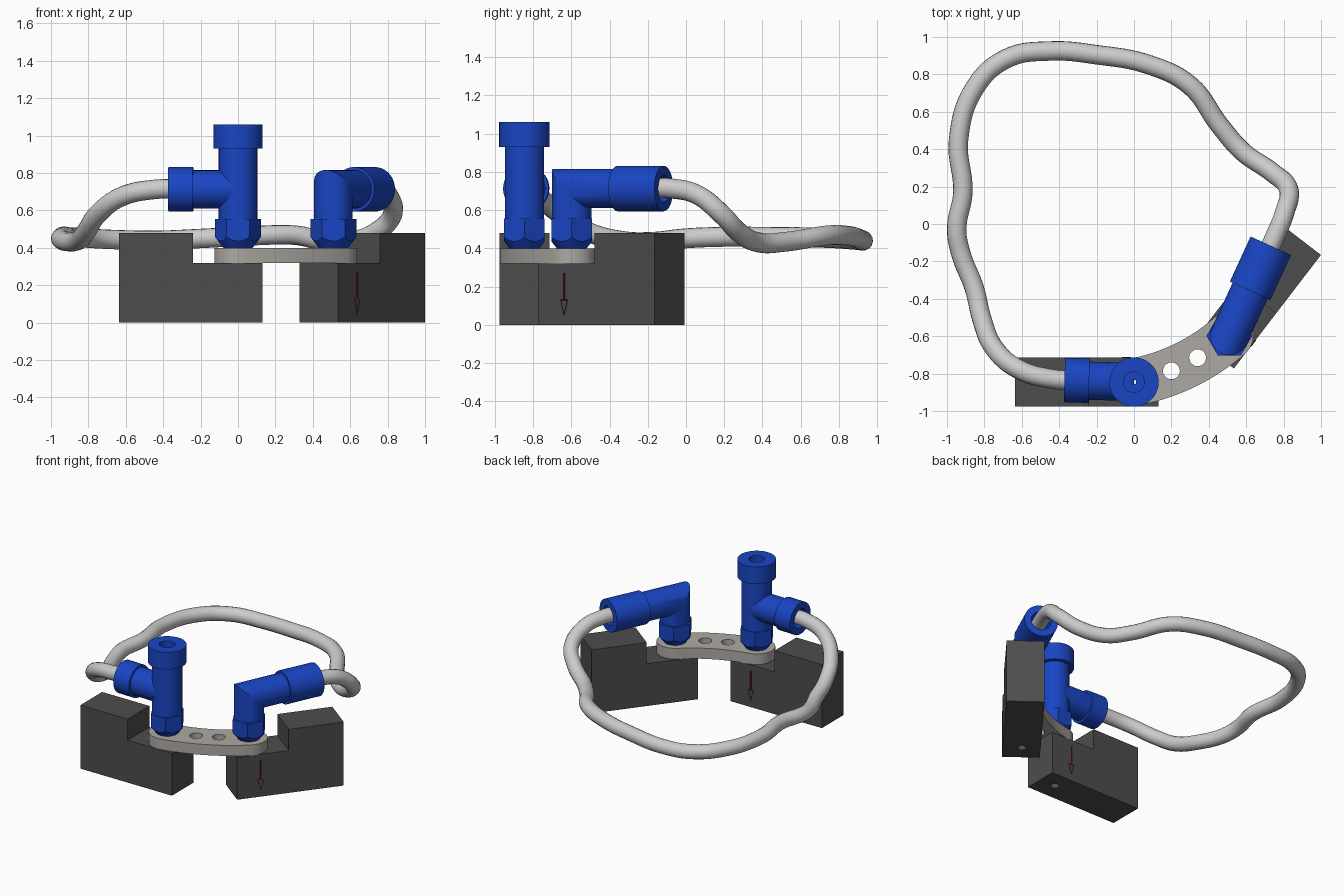
import bpy, bmesh
from math import sin, cos, pi, radians, atan2
from mathutils import Vector, Matrix

if "Cube" in bpy.data.objects:
    bpy.data.objects.remove(bpy.data.objects["Cube"])

N = 48
TEE = Vector((0, -0.845, 0))
ELB = Vector((0.51, -0.598, 0))
ARM_Z = 0.713


def material(name, rgb):
    m = bpy.data.materials.new(name)
    m.diffuse_color = (*rgb, 1)
    m.use_nodes = True
    m.node_tree.nodes["Principled BSDF"].inputs["Base Color"].default_value = m.diffuse_color
    return m


BLUE = material("blue_plastic", (0.01, 0.06, 0.55))
DARK = material("dark_block", (0.075, 0.075, 0.075))
PLATE = material("warm_grey", (0.42, 0.40, 0.37))
TUBE = material("light_grey", (0.52, 0.52, 0.52))
RED = material("dark_red", (0.2, 0.005, 0.005))


def finish(ob, mat, smooth=True):
    ob.data.materials.append(mat)
    bpy.ops.object.select_all(action='DESELECT')
    ob.select_set(True)
    bpy.context.view_layer.objects.active = ob
    if ob.type == 'CURVE':
        bpy.ops.object.convert(target='MESH')
    if smooth:
        bpy.ops.object.shade_smooth_by_angle(angle=radians(30))
    return bpy.context.object


def mesh_object(name, bm):
    bmesh.ops.recalc_face_normals(bm, faces=bm.faces)
    me = bpy.data.meshes.new(name)
    bm.to_mesh(me)
    bm.free()
    ob = bpy.data.objects.new(name, me)
    bpy.context.collection.objects.link(ob)
    return ob


def skin(name, rings, closed=False):
    """Bridge rings of points; either cap the ends or close the loop."""
    bm = bmesh.new()
    vs = [[bm.verts.new(p) for p in ring] for ring in rings]
    pairs = list(zip(vs, vs[1:]))
    if closed:
        pairs.append((vs[-1], vs[0]))
    else:
        bm.faces.new(vs[0])
        bm.faces.new(vs[-1])
    for a, b in pairs:
        for i in range(N):
            j = (i + 1) % N
            bm.faces.new((a[i], a[j], b[j], b[i]))
    return mesh_object(name, bm)


def lathe(name, profile, loc, axis=(0, 0, 1), mat=BLUE):
    """Revolve a closed (radius, height) profile around an axis."""
    q = Vector((0, 0, 1)).rotation_difference(Vector(axis))
    rings = [[Vector(loc) + q @ Vector((r * cos(2 * pi * i / N), r * sin(2 * pi * i / N), h))
              for i in range(N)] for r, h in profile]
    return finish(skin(name, rings, True), mat)


def hex_nut(name, loc):
    """Hexagonal nut whose lower corners are cut by a cone."""
    rings = [[], [], [], [], []]
    for i in range(N):
        t = 2 * pi * i / N
        h = 0.106 / cos(t % (pi / 3) - pi / 6)
        levels = [(0.012, 0.40), (0.078, 0.40), (h, 0.40 + (h - 0.078) * 1.3), (h, 0.555), (0.012, 0.555)]
        for ring, (r, z) in zip(rings, levels):
            ring.append(Vector((loc.x + r * cos(t), loc.y + r * sin(t), z)))
    return finish(skin(name, rings, True), BLUE)


def curve(name, dims, splines, cyclic=True, depth=0.0):
    cu = bpy.data.curves.new(name, 'CURVE')
    cu.dimensions = dims
    cu.bevel_depth = depth
    cu.use_fill_caps = depth > 0
    for pts in splines:
        s = cu.splines.new('POLY')
        s.points.add(len(pts) - 1)
        for p, co in zip(s.points, pts):
            p.co = (*co, 1) if len(co) == 3 else (*co, 0, 1)
        s.use_cyclic_u = cyclic
    ob = bpy.data.objects.new(name, cu)
    bpy.context.collection.objects.link(ob)
    return ob


# Stepped support blocks, each drilled under its fitting and marked with an arrow
def block(side, loc, angle):
    mat = Matrix.Translation(loc) @ Matrix.Rotation(angle, 4, 'Z')
    bm = bmesh.new()
    outline = [(-0.13, 0), (0.635, 0), (0.635, 0.48), (0.24, 0.48), (0.24, 0.32), (-0.13, 0.32)]
    f = bm.faces.new([bm.verts.new((x, -0.13, z)) for x, z in outline])
    ext = bmesh.ops.extrude_face_region(bm, geom=[f])
    bmesh.ops.translate(bm, vec=(0, 0.26, 0),
                        verts=[v for v in ext['geom'] if isinstance(v, bmesh.types.BMVert)])
    ob = mesh_object(side + "_support_block", bm)
    bm = bmesh.new()
    bmesh.ops.create_cone(bm, cap_ends=True, segments=24, radius1=0.03, radius2=0.03, depth=1)
    cutter = mesh_object("drill_cutter", bm)
    cutter.hide_render = True
    mod = ob.modifiers.new("hole", 'BOOLEAN')
    mod.operation, mod.object = 'DIFFERENCE', cutter
    finish(ob, DARK)
    bpy.ops.object.modifier_apply(modifier=ob.modifiers[0].name)
    bpy.data.objects.remove(cutter)
    ob.matrix_world = mat
    u, y = 0.04, -0.13
    arrow = curve(side + "_arrow_mark", '3D', [
        [(u, y, 0.05), (u - 0.022, y, 0.13), (u + 0.022, y, 0.13)],
        [(u - 0.003, y, 0.13), (u - 0.003, y, 0.27), (u + 0.003, y, 0.27), (u + 0.003, y, 0.13)]],
        depth=0.003)
    finish(arrow, RED).matrix_world = mat


block("left", TEE, pi)
block("right", (0.51, -0.59, 0), radians(52.5))

# Curved link plate with rounded ends and four holes
R, W = 1.07, 0.127
mid, chord = (TEE + ELB) / 2, ELB - TEE
half = chord.length / 2
normal = Vector((-chord.y, chord.x, 0)).normalized()
centre = mid + normal * (R * R - half * half) ** 0.5
a0 = atan2(TEE.y - centre.y, TEE.x - centre.x)
a1 = atan2(ELB.y - centre.y, ELB.x - centre.x)


def arc(c, r, s, e, n):
    return [(c[0] + r * cos(s + (e - s) * i / n), c[1] + r * sin(s + (e - s) * i / n)) for i in range(n + 1)]


outline = (arc(centre, R + W, a0, a1, 24) + arc(ELB, W, a1, a1 + pi, 24)[1:-1]
           + arc(centre, R - W, a1, a0, 24) + arc(TEE, W, a0 + pi, a0 + 2 * pi, 24)[1:-1])
holes = [arc(c, r, 0, 2 * pi, 32)[:-1] for c, r in
         [(TEE, 0.03), ((0.20, -0.785), 0.045), ((0.34, -0.715), 0.045), (ELB, 0.03)]]
plate = curve("link_plate", '2D', [outline] + holes)
plate.data.fill_mode = 'BOTH'
plate.data.extrude = 0.04
plate.location.z = 0.36
finish(plate, PLATE)

# Tee fitting: nut, upright body with top collar, side arm with socket
hex_nut("tee_nut", TEE)
lathe("tee_body", [(0.012, 0.555), (0.103, 0.555), (0.103, 0.93), (0.132, 0.93), (0.132, 1.06),
                   (0.055, 1.06), (0.055, 0.92), (0.012, 0.92)], TEE)
tee_dir = Vector((-1, 0.03, 0)).normalized()
lathe("tee_side_arm", [(0.05, 0), (0.102, 0), (0.102, 0.24), (0.119, 0.24), (0.119, 0.372),
                       (0.07, 0.372), (0.07, 0.28), (0.05, 0.28)],
      TEE + Vector((0, 0, ARM_Z)), tee_dir)

# Elbow fitting: nut, mitred body, long socket
hex_nut("elbow_nut", ELB)
d = Vector((cos(radians(65.3)), sin(radians(65.3)), 0))
s, up, r = Vector((-d.y, d.x, 0)), Vector((0, 0, 1)), 0.103
corner = ELB + up * ARM_Z
rings = [[], [], []]
for i in range(N):
    a, b = r * cos(2 * pi * i / N), r * sin(2 * pi * i / N)
    rings[0].append(ELB + up * 0.55 + d * a + s * b)
    rings[1].append(corner + d * a + s * b - up * a)
    rings[2].append(corner + d * 0.30 + s * b - up * a)
finish(skin("elbow_body", rings), BLUE)
lathe("elbow_socket", [(0.05, 0.265), (0.119, 0.265), (0.119, 0.53), (0.07, 0.53),
                       (0.07, 0.42), (0.05, 0.42)], corner, d)

# Flexible hose looping from the tee to the elbow
path = [(-0.24, -0.836, 0.713), (-0.44, -0.828, 0.713), (-0.62, -0.775, 0.675), (-0.75, -0.66, 0.58),
        (-0.81, -0.52, 0.49), (-0.855, -0.34, 0.44), (-0.925, -0.16, 0.435), (-0.948, -0.03, 0.45),
        (-0.915, 0.17, 0.46), (-0.938, 0.45, 0.46), (-0.85, 0.73, 0.455), (-0.68, 0.885, 0.445),
        (-0.45, 0.925, 0.44), (-0.2, 0.905, 0.45), (0.085, 0.85, 0.465), (0.3, 0.74, 0.468),
        (0.46, 0.525, 0.435), (0.583, 0.385, 0.43), (0.74, 0.275, 0.485), (0.825, 0.19, 0.575),
        (0.805, 0.06, 0.68), (0.75, -0.075, 0.713), (0.67, -0.255, 0.713)]
cu = bpy.data.curves.new("hose", 'CURVE')
cu.dimensions = '3D'
cu.bevel_depth, cu.bevel_resolution, cu.resolution_u = 0.052, 6, 8
cu.use_fill_caps = True
sp = cu.splines.new('BEZIER')
sp.bezier_points.add(len(path) - 1)
for p, co in zip(sp.bezier_points, path):
    p.co = co
    p.handle_left_type = p.handle_right_type = 'AUTO'
hose = bpy.data.objects.new("hose", cu)
bpy.context.collection.objects.link(hose)
finish(hose, TUBE)
